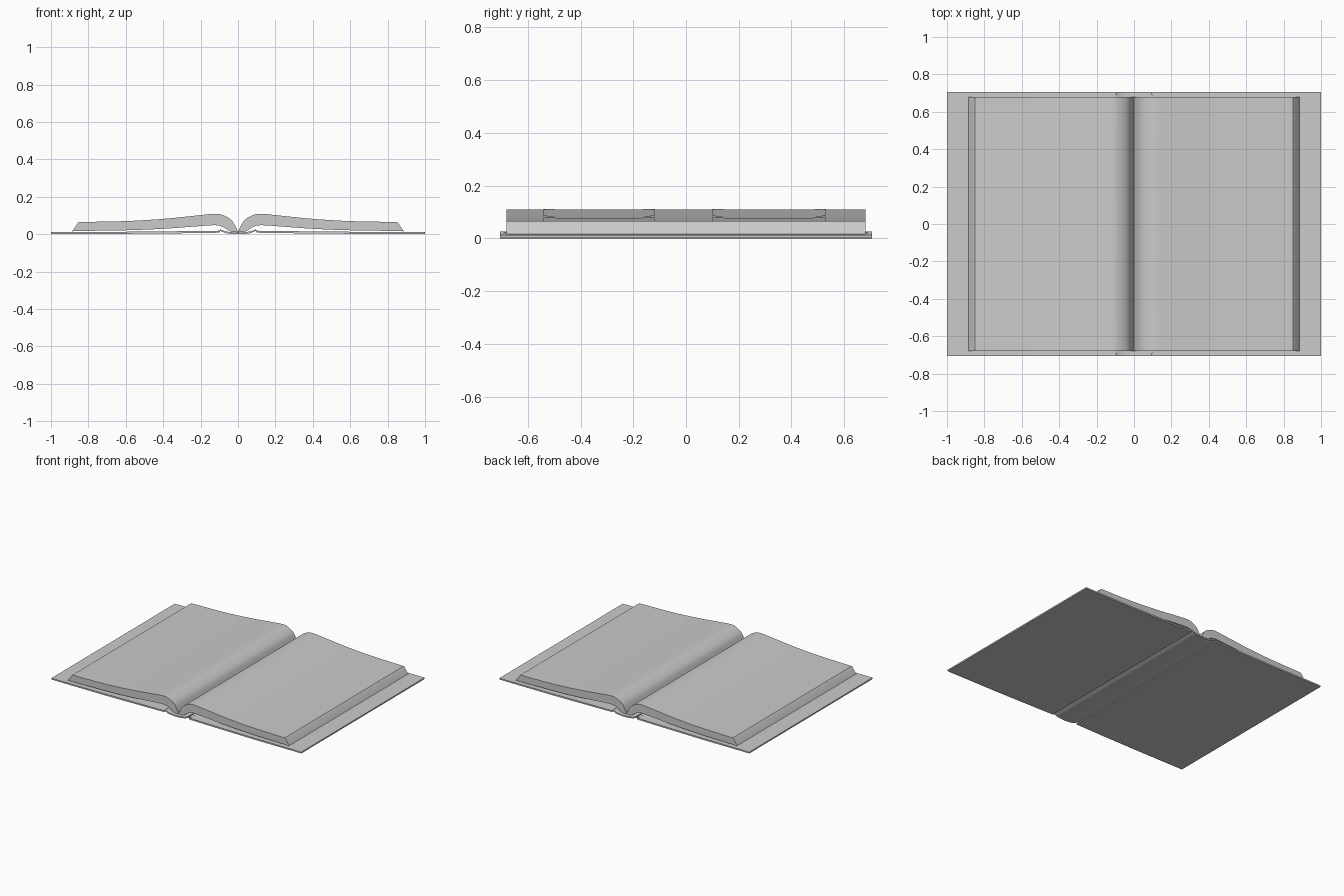
import bpy, bmesh
from mathutils import Vector

if "Cube" in bpy.data.objects:
    bpy.data.objects.remove(bpy.data.objects["Cube"])


def smooth(pts, n=6):
    """Catmull-Rom curve through the given (x, z) points."""
    p = [Vector(q) for q in pts]
    p = [2 * p[0] - p[1]] + p + [2 * p[-1] - p[-2]]
    out = []
    for i in range(1, len(p) - 2):
        a, b, c, d = p[i - 1:i + 3]
        for k in range(n):
            t = k / n
            out.append(0.5 * (2 * b + (c - a) * t + (2 * a - 5 * b + 4 * c - d) * t * t
                              + (3 * b - a - 3 * c + d) * t ** 3))
    return out + [p[-2]]


def finish(name, bm):
    bmesh.ops.recalc_face_normals(bm, faces=bm.faces)
    me = bpy.data.meshes.new(name)
    bm.to_mesh(me)
    bm.free()
    ob = bpy.data.objects.new(name, me)
    bpy.context.collection.objects.link(ob)
    bpy.ops.object.select_all(action='DESELECT')
    ob.select_set(True)
    bpy.context.view_layer.objects.active = ob
    bpy.ops.object.shade_smooth_by_angle(angle=0.5)
    return ob


def prism(name, profile, half_depth):
    """Extrude a closed x-z profile along y."""
    bm = bmesh.new()
    face = bm.faces.new([bm.verts.new((x, -half_depth, z)) for x, z in profile])
    ext = bmesh.ops.extrude_face_region(bm, geom=[face])['geom']
    bmesh.ops.translate(bm, vec=(0, 2 * half_depth, 0),
                        verts=[v for v in ext if isinstance(v, bmesh.types.BMVert)])
    return finish(name, bm)


# Cross-section curves of one page block (right side)
top = smooth([(0.0, 0.012), (0.012, 0.038), (0.035, 0.075), (0.075, 0.1), (0.12, 0.109),
              (0.22, 0.1), (0.4, 0.082), (0.6, 0.07), (0.85, 0.065)])
under = smooth([(0.885, 0.014), (0.86, 0.017), (0.6, 0.021), (0.4, 0.029), (0.22, 0.042),
                (0.12, 0.048), (0.08, 0.038), (0.04, 0.014), (0.0, 0.01)])


def page_z(x):
    for a, b in zip(top, top[1:]):
        if a.x <= x <= b.x:
            return a.y + (b.y - a.y) * (x - a.x) / (b.x - a.x)
    return top[-1].y


def sheet(name, outline, side, lift):
    """Thin sheet draped on the page; outline is a list of (x, y_low, y_high)."""
    bm = bmesh.new()
    rows = [[bm.verts.new((side * x, y, page_z(x) + lift)) for y in (lo, hi)]
            for x, lo, hi in outline]
    for a, b in zip(rows, rows[1:]):
        bm.faces.new((a[0], b[0], b[1], a[1]))
    bmesh.ops.remove_doubles(bm, verts=bm.verts, dist=1e-5)
    bmesh.ops.recalc_face_normals(bm, faces=bm.faces)
    if sum(f.normal.z for f in bm.faces) < 0:
        bmesh.ops.reverse_faces(bm, faces=bm.faces)
    me = finish(name, bm)
    return me


for side, label in ((-1, "left"), (1, "right")):
    # Page block with a slanted fore edge
    block = [(p.x, p.y) for p in top] + [(0.858, 0.058)] + [(p.x, p.y) for p in under]
    prism(label + "_pages", [(side * x, z) for x, z in block], 0.68)

    # Cover board, slightly raised at the hinge
    board = [(0.1, 0.008), (0.3, 0.005), (0.6, 0.002), (1.0, 0.002),
             (1.0, 0.012), (0.6, 0.013), (0.3, 0.016), (0.1, 0.018)]
    prism(label + "_cover", [(side * x, z) for x, z in board], 0.705)

    # Four photos per page, each with four triangular mounting corners
    for x0, x1 in ((0.11, 0.41), (0.47, 0.79)):
        for y0, y1 in ((0.1, 0.53), (-0.54, -0.12)):
            xs = [x0 + (x1 - x0) * k / 12 for k in range(13)]
            sheet(label + "_photo", [(x, y0, y1) for x in xs], side, 0.0008)
            for cx, dx in ((x0, 1), (x1, -1)):
                for cy, dy in ((y0, 1), (y1, -1)):
                    s = 0.05
                    tri = [(cx + dx * s * k / 4, cy, cy + dy * s * (1 - k / 4))
                           for k in range(5)]
                    sheet(label + "_photo_corner", tri, side, 0.0016)

# Curved spine strip and the narrow hinge cloth joining it to the covers
arc = smooth([(-0.095, 0.017), (-0.06, 0.005), (0, 0.0), (0.06, 0.005), (0.095, 0.017)])
prism("spine", [(p.x, p.y) for p in arc] + [(p.x, p.y + 0.009) for p in reversed(arc)], 0.705)
for side in (-1, 1):
    hinge = [(0.085, 0.017), (0.11, 0.014), (0.11, 0.019), (0.085, 0.023)]
    prism("hinge_cloth", [(side * x, z) for x, z in hinge], 0.69)
